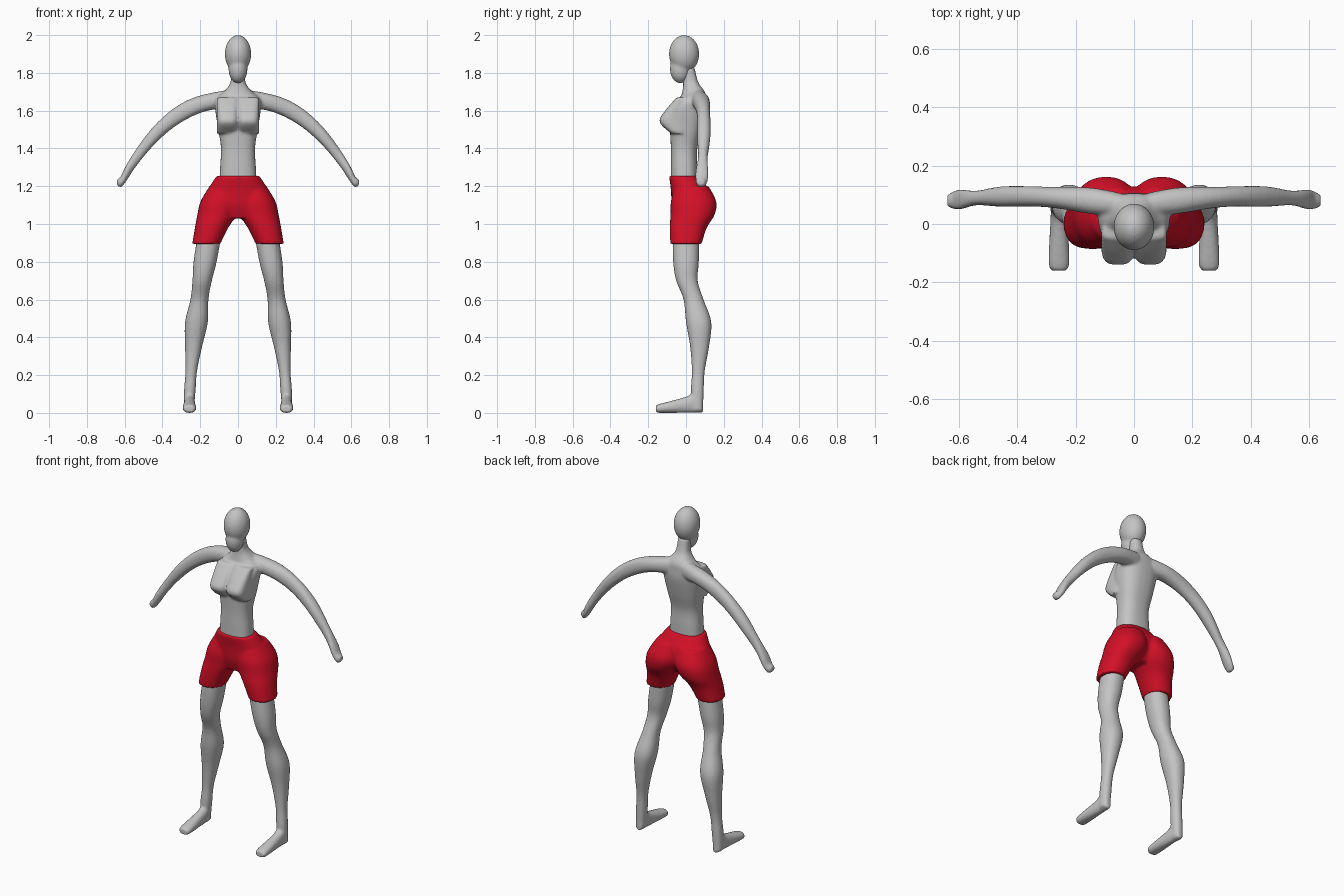
import bpy, bmesh, math
from mathutils import Vector, Matrix

cube = bpy.data.objects.get("Cube")
if cube:
    bpy.data.objects.remove(cube)


def material(name, red, green, blue):
    colour = (red, green, blue, 1)
    mat = bpy.data.materials.new(name)
    mat.use_nodes = True
    mat.diffuse_color = colour
    mat.node_tree.nodes["Principled BSDF"].inputs["Base Color"].default_value = colour
    return mat


skin = material("light grey skin", .55, .55, .55)
fabric = material("red fabric", .65, .005, .02)


def smooth_rows(rows, steps=5):
    """Pass a smooth curve through the given sections."""
    keys = [Vector(row) for row in rows]
    keys = [keys[0]] + keys + [keys[-1]]
    result = []
    for before, start, end, after in zip(keys, keys[1:], keys[2:], keys[3:]):
        leave, arrive = (end - before) / 2, (after - start) / 2
        for step in range(steps):
            t = step / steps
            ease = t * t * (3 - 2 * t)
            result.append(start.lerp(end, ease) + leave * t * (1 - t) ** 2 - arrive * t * t * (1 - t))
    return result + [keys[-1]]


def rounded(angle_value, power):
    return math.copysign(abs(angle_value) ** (2 / power), angle_value)


def loft(bm, rows, place, across, power=2.2, mirror=False, sides=28):
    """Join oval rings; place turns a section into a centre and two radii along the across axes."""
    first, second = (Vector([float(letter == axis) for letter in "xyz"]) for axis in across)
    for side in ((1, -1) if mirror else (1,)):
        rings = []
        for row in smooth_rows(rows):
            centre, wide, deep = place(*row)
            ring = []
            for k in range(sides):
                angle = math.tau * k / sides
                point = (Vector(centre) + first * wide * rounded(math.cos(angle), power)
                         + second * deep * rounded(math.sin(angle), power))
                point.x *= side
                ring.append(bm.verts.new(point))
            rings.append(ring)
        for lower, upper in zip(rings, rings[1:]):
            for k in range(sides):
                bm.faces.new((lower[k - 1], lower[k], upper[k], upper[k - 1]))
        bm.faces.new(rings[0])
        bm.faces.new(rings[-1])


def ball(bm, centre, radii):
    shape = Matrix.Translation(centre) @ Matrix.Diagonal((*radii, 1))
    bmesh.ops.create_uvsphere(bm, u_segments=32, v_segments=20, radius=1, matrix=shape)


def finish(name, bm, mat):
    """Fuse the overlapping forms of a part into one smooth surface."""
    bmesh.ops.recalc_face_normals(bm, faces=bm.faces)
    mesh = bpy.data.meshes.new(name)
    bm.to_mesh(mesh)
    bm.free()
    mesh.materials.append(mat)
    part = bpy.data.objects.new(name, mesh)
    bpy.context.collection.objects.link(part)
    fuse = part.modifiers.new("fuse", 'REMESH')
    fuse.mode = 'VOXEL'
    fuse.voxel_size = .008
    fuse.use_smooth_shade = True
    relax = part.modifiers.new("relax", 'SMOOTH')
    relax.iterations = 3


# Head: skull and jaw
bm = bmesh.new()
ball(bm, (0, -.01, 1.9), (.07, .08, .1))
ball(bm, (0, -.03, 1.82), (.05, .055, .075))
finish("head", bm, skin)

# Trunk and neck: height, half width, middle y, half depth
bm = bmesh.new()


def trunk_section(z, wide, y, deep):
    return (0, y, z), wide, deep


loft(bm, [(1.2, .1, -.01, .07), (1.3, .095, -.01, .07), (1.4, .09, -.01, .07), (1.5, .105, 0, .085),
          (1.6, .12, .01, .095), (1.66, .12, .035, .07), (1.7, .075, .04, .06),
          (1.75, .04, .025, .04), (1.83, .035, .01, .035)], trunk_section, "xy", 2.5)

# Chest: height, reach forward
loft(bm, [(1.48, .08), (1.54, .14), (1.6, .11), (1.67, .05)],
     lambda z, reach: ((.055, -reach / 2, z), .057, reach / 2), "xy", 3, mirror=True)


# Arms hang along an arc: distance out, half depth, half height
def arm_section(x, deep, high):
    z = max(1.22, 1.66 - 1.45 * x ** 2.5)
    return (x, .06 + .035 * math.sin(4 * x), z), deep, high


loft(bm, [(.05, .04, .05), (.15, .045, .045), (.3, .035, .05), (.45, .035, .05),
          (.54, .025, .045), (.6, .035, .04), (.64, .02, .015)], arm_section, "yz", mirror=True)
finish("torso_and_arms", bm, skin)

# Legs splay outward towards the ground: height, middle y, radius
bm = bmesh.new()
loft(bm, [(.95, 0, .07), (.8, 0, .068), (.7, .005, .057), (.6, .04, .053), (.48, .067, .067),
          (.35, .072, .05), (.22, .065, .034), (.12, .06, .034), (.01, .06, .03)],
     lambda z, y, r: ((.26 - .12 * z ** 1.5, y, z), r * .9, r), "xy", mirror=True)

# Feet: distance back, thickness above the ground, half width
loft(bm, [(-.16, .04, .025), (-.13, .05, .036), (0, .085, .03), (.05, .11, .027), (.09, .06, .016)],
     lambda y, thick, wide: ((.257, y, thick / 2), wide, thick / 2), "xz", mirror=True)
finish("legs_and_feet", bm, skin)

# Shorts: hips, then a sleeve round each thigh
bm = bmesh.new()
loft(bm, [(1.255, .113, -.01, .08), (1.18, .16, .02, .1), (1.1, .18, .025, .1), (1.03, .12, .015, .07)],
     trunk_section, "xy")
loft(bm, [(1.2, .07, .03, .09), (1.12, .09, .04, .12), (1.05, .11, .035, .117),
          (.98, .14, .012, .098), (.895, .168, 0, .083)],
     lambda z, x, y, r: ((x, y, z), r * .9, r), "xy", mirror=True)
finish("shorts", bm, fabric)
